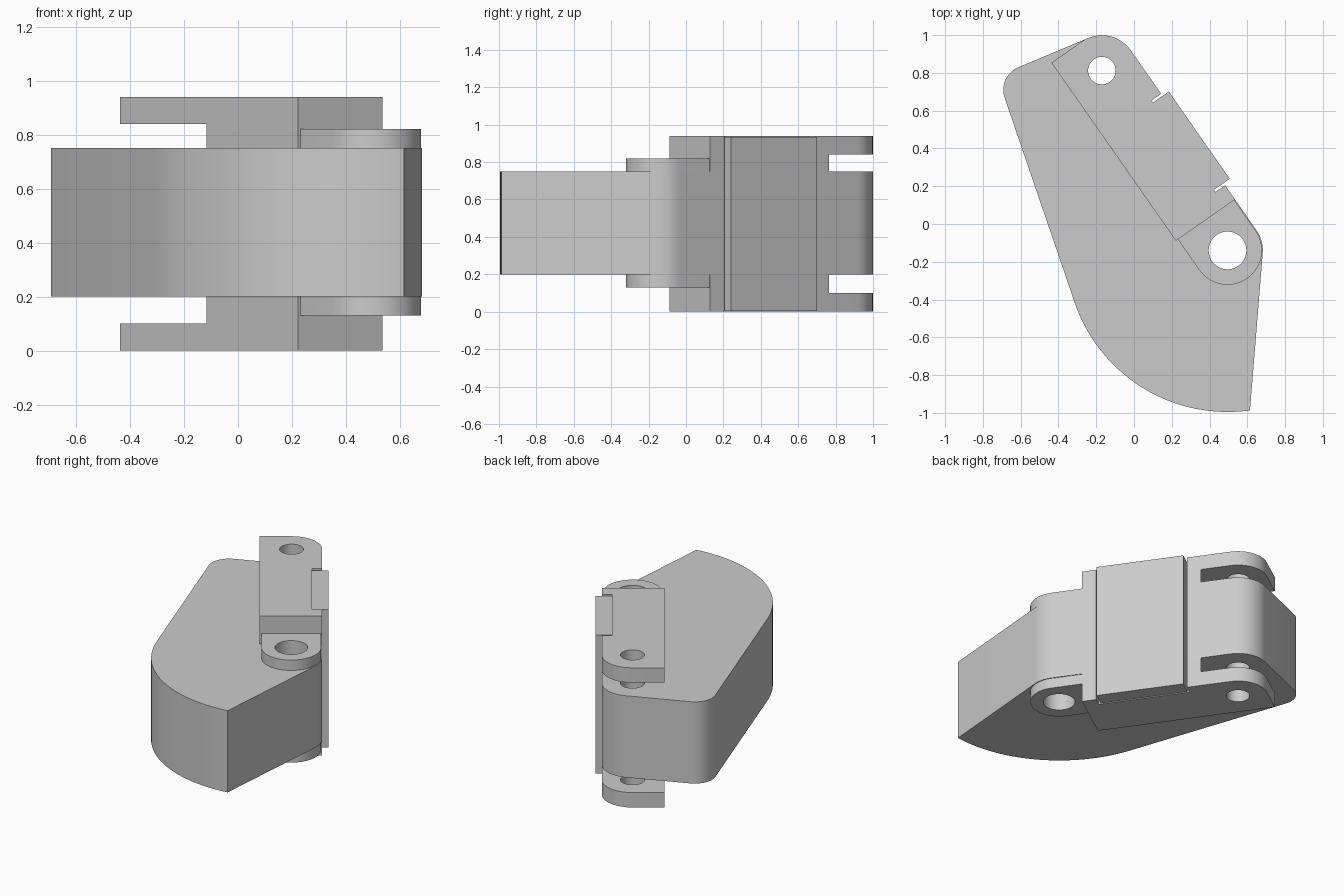
import bpy
import bmesh
from math import cos, sin, radians, atan2, degrees
from mathutils import Vector

cube = bpy.data.objects.get("Cube")
if cube:
    bpy.data.objects.remove(cube, do_unlink=True)

GREY = (0.6, 0.6, 0.6, 1.0)
mat = bpy.data.materials.new("plain grey")
mat.use_nodes = True
mat.diffuse_color = GREY
mat.node_tree.nodes["Principled BSDF"].inputs["Base Color"].default_value = GREY

# The two hinge pins fix the link's local axes: along the link, and outward
PIN_A = Vector((-0.17, 0.812))
PIN_B = Vector((0.495, -0.14))
ALONG = (PIN_B - PIN_A).normalized()
OUT = Vector((-ALONG.y, ALONG.x))
SPAN = (PIN_B - PIN_A).length
OUT_ANGLE = degrees(atan2(OUT.y, OUT.x))
HALF = 0.187
HEIGHT = 0.94


def local(d, n):
    return PIN_A + ALONG * d + OUT * n


def arc(center, radius, start, end, steps=16):
    angles = [radians(start + (end - start) * i / steps) for i in range(steps + 1)]
    return [Vector(center) + radius * Vector((cos(a), sin(a))) for a in angles]


def prism(name, outline, z0, z1):
    bm = bmesh.new()
    face = bm.faces.new([bm.verts.new((p.x, p.y, z0)) for p in outline])
    top = bmesh.ops.extrude_face_region(bm, geom=[face])["geom"]
    verts = [v for v in top if isinstance(v, bmesh.types.BMVert)]
    bmesh.ops.translate(bm, verts=verts, vec=(0, 0, z1 - z0))
    bmesh.ops.recalc_face_normals(bm, faces=bm.faces)
    mesh = bpy.data.meshes.new(name)
    bm.to_mesh(mesh)
    bm.free()
    mesh.materials.append(mat)
    obj = bpy.data.objects.new(name, mesh)
    bpy.context.collection.objects.link(obj)
    return obj


def cut(obj, outline, z0=-0.1, z1=1.1):
    cutter = prism("cutter", outline, z0, z1)
    cutter.hide_render = True
    mod = obj.modifiers.new("cut", "BOOLEAN")
    mod.operation = "DIFFERENCE"
    mod.solver = "EXACT"
    mod.object = cutter
    bpy.context.view_layer.objects.active = obj
    bpy.ops.object.modifier_apply(modifier=mod.name)
    bpy.data.objects.remove(cutter, do_unlink=True)


def hole(center, radius):
    return arc(center, radius, 0, 360, 40)[:-1]


# Recess in the outer side that holds the pad
recess = [local(d, n) for d, n in
          ((0.28, HALF), (0.28, 0.125), (0.871, 0.125), (0.871, HALF))]

# Main body: big round nose about the lower pin, rounded back corners
body_outline = (arc(PIN_B, 0.855, -82, -160, 32)
                + arc((-0.562, 0.71), 0.13, -160, -247)
                + arc(PIN_A, HALF, 113, OUT_ANGLE)
                + recess
                + arc(PIN_B, HALF, OUT_ANGLE, -4.7))
body = prism("body", body_outline, 0.2, 0.75)
cut(body, hole(PIN_A, 0.073))
cut(body, hole(PIN_B, 0.1))

# Link: tall side block with a forked end around the upper pin
link_outline = ([local(0.963, -0.195), local(-HALF, -0.195)]
                + arc(PIN_A, HALF, OUT_ANGLE + 90, OUT_ANGLE)
                + recess + [local(0.963, HALF)])
link = prism("forked_link", link_outline, 0, HEIGHT)
slot = [local(d, n) for d, n in ((-0.4, -0.4), (0.471, -0.4), (0.088, 0.4), (-0.4, 0.4))]
cut(link, slot, 0.1, 0.84)
cut(link, hole(PIN_A, 0.073))

# Knuckle around the lower pin
knuckle_outline = ([local(0.94, -0.182), local(0.94, 0.182)]
                   + arc(PIN_B, 0.182, OUT_ANGLE, OUT_ANGLE - 180, 28))
knuckle = prism("knuckle", knuckle_outline, 0.13, 0.82)
cut(knuckle, hole(PIN_B, 0.1))

# Raised pad set in the recess
pad_outline = [local(d, n) for d, n in
               ((0.294, 0.11), (0.294, 0.227), (0.857, 0.227), (0.857, 0.11))]
pad = prism("side_pad", pad_outline, 0.005, HEIGHT - 0.005)

# Smooth curved walls, sharp rims
bpy.ops.object.select_all(action="DESELECT")
for obj in (body, link, knuckle, pad):
    obj.select_set(True)
bpy.context.view_layer.objects.active = body
bpy.ops.object.shade_smooth_by_angle(angle=radians(30))
